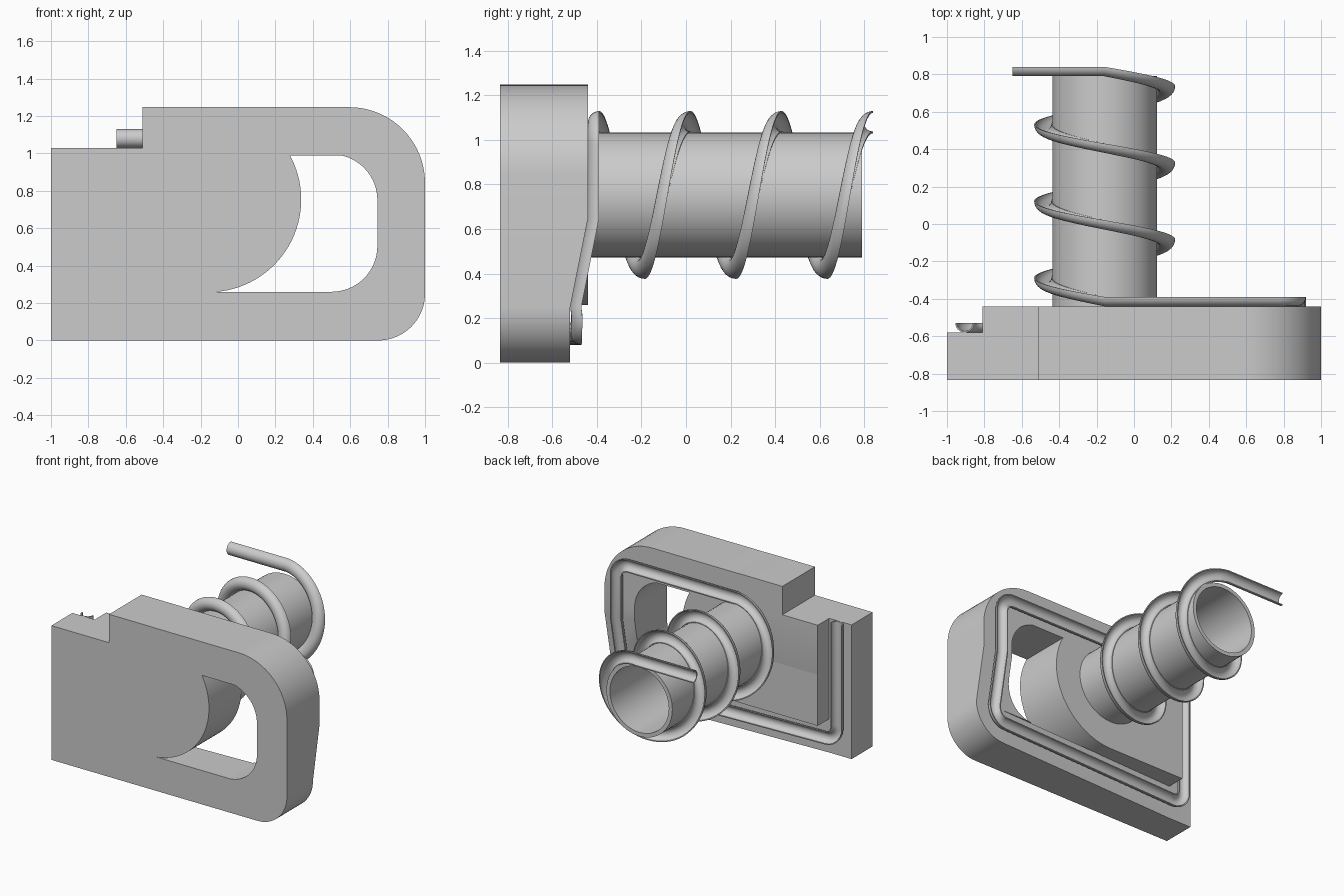
import bpy, bmesh
from math import sin, cos, pi, radians
from mathutils import Vector

if "Cube" in bpy.data.objects:
    bpy.data.objects.remove(bpy.data.objects["Cube"], do_unlink=True)

# Single plastic colour
GREY = (0.6, 0.6, 0.6, 1)
mat = bpy.data.materials.new("grey_plastic")
mat.use_nodes = True
mat.diffuse_color = GREY
mat.node_tree.nodes["Principled BSDF"].inputs["Base Color"].default_value = GREY

# Shared dimensions
FRONT, BACK, LOW, EXIT = -0.835, -0.44, -0.52, -0.58
CX, CZ = -0.157, 0.753        # tube axis
HUB_R, TUBE_R, COIL_R = 0.495, 0.28, 0.327
RAIL_R, RAIL_IN = 0.05, 0.042
SLAB_X, STEP_X, STEP_Z = -0.81, -0.51, 1.03


def loft(name, rings, closed=False):
    """Skin a list of equal vertex rings; cap the ends when not closed."""
    bm = bmesh.new()
    rows = [[bm.verts.new(co) for co in ring] for ring in rings]
    n = len(rows[0])
    pairs = list(zip(rows, rows[1:])) + ([(rows[-1], rows[0])] if closed else [])
    for a, b in pairs:
        for i in range(n):
            j = (i + 1) % n
            bm.faces.new((a[i], a[j], b[j], b[i]))
    if not closed:
        bm.faces.new(rows[0])
        bm.faces.new(rows[-1][::-1])
    bmesh.ops.recalc_face_normals(bm, faces=bm.faces)
    mesh = bpy.data.meshes.new(name)
    bm.to_mesh(mesh)
    bm.free()
    mesh.materials.append(mat)
    ob = bpy.data.objects.new(name, mesh)
    bpy.context.collection.objects.link(ob)
    return ob


def prism(name, pts, axis, lo, hi):
    """Extrude a 2D outline along axis 0, 1 or 2."""
    def place(p, t):
        co = list(p)
        co.insert(axis, t)
        return co
    return loft(name, [[place(p, t) for p in pts] for t in (lo, hi)])


def arc(cx, cz, r, start, end, steps=16):
    angles = [radians(start + (end - start) * i / steps) for i in range(steps + 1)]
    return [(cx + r * cos(a), cz + r * sin(a)) for a in angles]


def smooth(ob):
    bpy.ops.object.select_all(action='DESELECT')
    ob.select_set(True)
    bpy.context.view_layer.objects.active = ob
    bpy.ops.object.shade_smooth_by_angle(angle=radians(30))


def cut(ob, cutter):
    cutter.hide_render = True
    mod = ob.modifiers.new("cut", 'BOOLEAN')
    mod.operation, mod.solver, mod.object = 'DIFFERENCE', 'EXACT', cutter
    bpy.ops.object.select_all(action='DESELECT')
    ob.select_set(True)
    bpy.context.view_layer.objects.active = ob
    bpy.ops.object.modifier_apply(modifier=mod.name)
    bpy.data.objects.remove(cutter, do_unlink=True)


# Frame plate with rounded right corners and a stepped top left
outline = ([(-1, 0)] + arc(0.75, 0.25, 0.25, -90, 0) + arc(0.595, 0.842, 0.405, 0, 90)
           + [(STEP_X, 1.247), (STEP_X, STEP_Z), (-1, STEP_Z)])
frame = prism("frame_plate", outline, 1, FRONT, BACK)

# Window, its left side is filled by the hub
window = ([(-0.3, 0.26)] + arc(0.5, 0.505, 0.245, -90, 0)
          + arc(0.5, 0.75, 0.245, 0, 78) + [(-0.3, 0.99)])
cut(frame, prism("window_cutter", window, 1, -1, 0))

# Sloping back faces that carry the rail
ramp = [(LOW, -0.1), (LOW, 0.25), (BACK, 0.65), (-0.3, 0.65), (-0.3, -0.1)]
cut(frame, prism("ramp_cutter", ramp, 0, -1.1, 1.1))
floor = [(0.75, LOW), (SLAB_X, EXIT), (-1.1, EXIT), (-1.1, -0.3), (0.75, -0.3)]
cut(frame, prism("floor_cutter", floor, 2, -0.1, 0.26))
channel = [(-1.1, EXIT), (SLAB_X, EXIT), (SLAB_X, -0.3), (-1.1, -0.3)]
cut(frame, prism("channel_cutter", channel, 2, -0.2, 1.5))
smooth(frame)

# Hub: raised slab with a half round end
hub = ([(SLAB_X, CZ - HUB_R)] + arc(CX, CZ, HUB_R, -90, 90, 48)
       + [(STEP_X, CZ + HUB_R), (STEP_X, STEP_Z), (SLAB_X, STEP_Z)])
smooth(prism("hub", hub, 1, FRONT, BACK))

# Hollow tube
wall = [(0.25, BACK - 0.005), (TUBE_R, BACK - 0.005), (TUBE_R, 0.79), (0.25, 0.79)]
rings = []
for i in range(64):
    a = 2 * pi * i / 64
    rings.append([(CX + r * cos(a), y, CZ + r * sin(a)) for r, y in wall])
smooth(loft("tube", rings, closed=True))


# Half pipe rail, open towards the back
def rail(name, path):
    section = ([(RAIL_R * cos(a), RAIL_R * sin(a)) for a in [-pi * i / 12 for i in range(13)]]
               + [(RAIL_IN * cos(a), RAIL_IN * sin(a)) for a in [-pi * i / 12 for i in range(12, -1, -1)]])
    up = Vector((0, 1, 0))
    path = [Vector(p) for p in path]
    rings = []
    for i, p in enumerate(path):
        tangent = path[min(i + 1, len(path) - 1)] - path[max(i - 1, 0)]
        side = tangent.cross(up).normalized()
        rings.append([p + side * u + up * v for u, v in section])
    smooth(loft(name, rings))


def bed(x, z):
    """Height of the frame's back face under the rail."""
    if x < SLAB_X:
        return EXIT
    if z < 0.25:
        t = min(1, (0.75 - x) / (0.75 - SLAB_X))
        return LOW + (EXIT - LOW) * t
    return LOW + (BACK - LOW) * min(1, (z - 0.25) / 0.4)


# Coil around the tube, running out straight at the free end
TOP = CZ + COIL_R
Y0, PITCH, TURNS, STEPS = BACK + RAIL_R, 0.41, 3, 64
coil = [(-0.65, Y0 + PITCH * TURNS, TOP)]
for i in range(TURNS * STEPS, -1, -1):
    a = pi / 2 + 2 * pi * i / STEPS
    coil.append((CX + COIL_R * cos(a), Y0 + PITCH * i / STEPS, CZ + COIL_R * sin(a)))

# Run around the frame to the exit at the upper left
R, RIGHT, LEFT, BOTTOM = 0.1, 0.87, -0.905, 0.13
run = (arc(RIGHT - R, TOP - R, R, 90, 0, 8) + [(RIGHT, 0.65), (RIGHT, 0.25)]
       + arc(RIGHT - R, BOTTOM + R, R, 0, -90, 8)[1:]
       + arc(LEFT + R, BOTTOM + R, R, -90, -180, 8) + [(LEFT, STEP_Z)])
rail("spiral_rail", coil + [(x, bed(x, z) + RAIL_R, z) for x, z in run])
